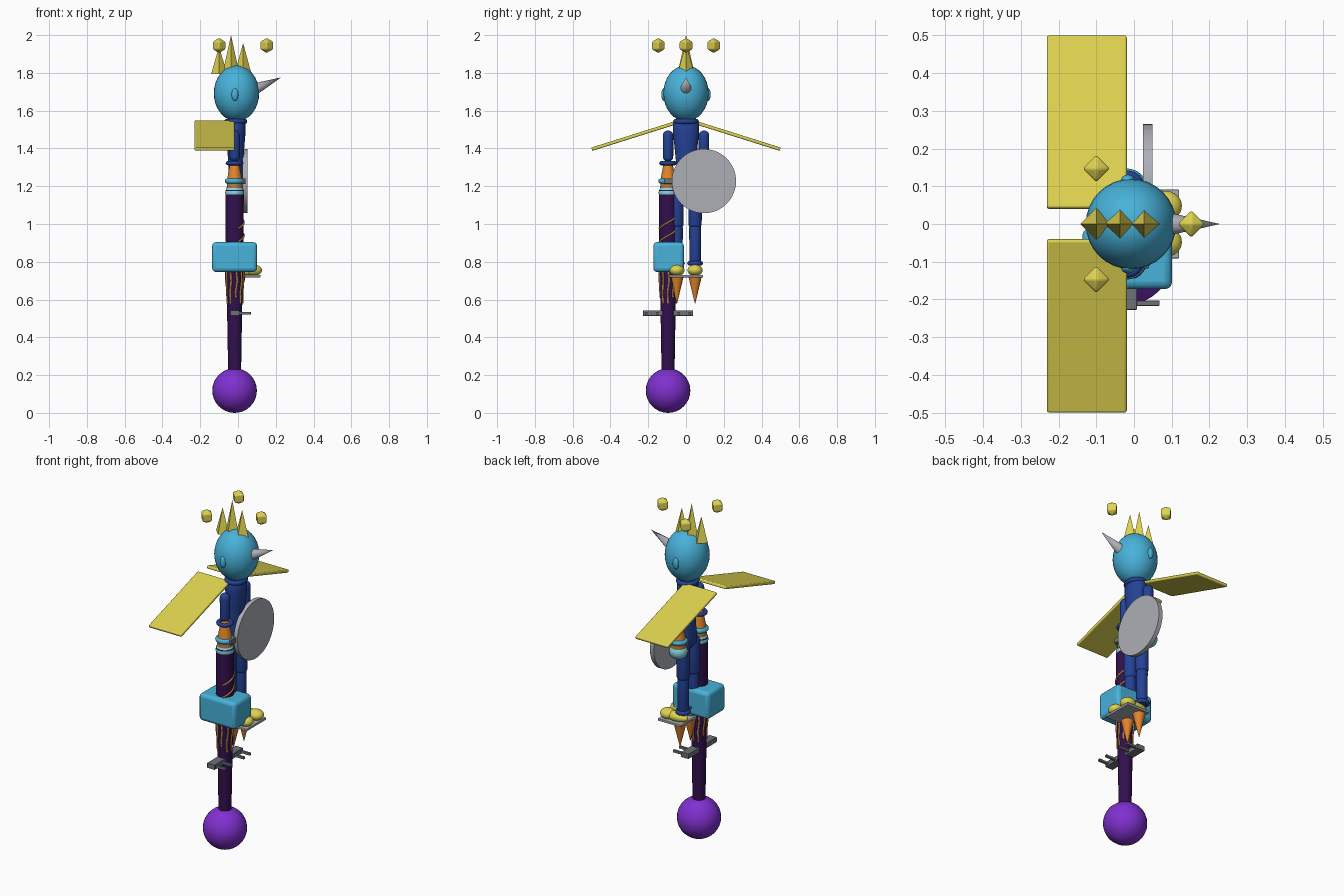
import bpy, math
from mathutils import Vector

if "Cube" in bpy.data.objects:
    bpy.data.objects.remove(bpy.data.objects["Cube"])


def mat(name, r, g, b):
    lin = lambda c: ((c / 255 + 0.055) / 1.055) ** 2.4
    m = bpy.data.materials.new(name)
    m.diffuse_color = (lin(r), lin(g), lin(b), 1)
    m.use_nodes = True
    m.node_tree.nodes["Principled BSDF"].inputs["Base Color"].default_value = m.diffuse_color
    return m


BLUE = mat("sky blue", 72, 178, 218)
YELLOW = mat("yellow", 222, 210, 80)
GREY = mat("light grey", 172, 175, 182)
NAVY = mat("navy", 36, 66, 150)
ORANGE = mat("orange", 228, 134, 44)
TAN = mat("tan", 178, 125, 68)
CYAN = mat("pale cyan", 135, 210, 220)
DARK = mat("dark purple", 50, 16, 78)
PURPLE = mat("purple", 128, 48, 208)
STEEL = mat("dark grey", 110, 113, 122)


def finish(name, m, scale=(1, 1, 1), rot=(0, 0, 0), bevel=0):
    o = bpy.context.object
    o.name = name
    o.scale = scale
    o.rotation_euler = rot
    bpy.ops.object.transform_apply(location=False, rotation=False, scale=True)
    o.data.materials.append(m)
    if bevel:
        b = o.modifiers.new("bevel", 'BEVEL')
        b.width = bevel
        b.segments = 3
    bpy.ops.object.shade_smooth_by_angle(angle=math.radians(35))
    return o


def ball(name, m, loc, size):
    bpy.ops.mesh.primitive_uv_sphere_add(segments=32, ring_count=16, radius=1, location=loc)
    return finish(name, m, scale=size)


def box(name, m, loc, size, rot=(0, 0, 0), bevel=0):
    bpy.ops.mesh.primitive_cube_add(size=1, location=loc)
    return finish(name, m, size, rot, bevel)


def cone(name, m, a, b, r1, r2, sides=32):
    a, b = Vector(a), Vector(b)
    bpy.ops.mesh.primitive_cone_add(vertices=sides, radius1=r1, radius2=r2,
                                    depth=(b - a).length, location=(a + b) / 2)
    d = b - a
    vertical = abs(d.x) + abs(d.y) < 1e-6 and d.z > 0
    rot = (0, 0, 0) if vertical else d.to_track_quat('Z', 'Y').to_euler()
    return finish(name, m, rot=rot)


def ring(name, m, loc, major, minor, scale=(1, 1, 1)):
    bpy.ops.mesh.primitive_torus_add(major_radius=major, minor_radius=minor,
                                     major_segments=32, minor_segments=12, location=loc)
    return finish(name, m, scale)


def lathe(name, m, loc, profile, scale=(1, 1, 1), n=32):
    verts, faces = [], []
    for r, z in profile:
        for i in range(n):
            t = 2 * math.pi * i / n
            verts.append((r * math.cos(t), r * math.sin(t), z))
    for k in range(len(profile) - 1):
        for i in range(n):
            j = (i + 1) % n
            faces.append((k * n + i, k * n + j, (k + 1) * n + j, (k + 1) * n + i))
    faces.append(tuple(range(n))[::-1])
    faces.append(tuple(range((len(profile) - 1) * n, len(profile) * n)))
    me = bpy.data.meshes.new(name)
    me.from_pydata(verts, [], faces)
    o = bpy.data.objects.new(name, me)
    bpy.context.collection.objects.link(o)
    bpy.ops.object.select_all(action='DESELECT')
    o.select_set(True)
    bpy.context.view_layer.objects.active = o
    o.location = loc
    return finish(name, m, scale)


def capsule(name, m, loc, r, z0, z1):
    prof = []
    for i in range(17):
        a = -math.pi / 2 + math.pi * i / 16
        prof.append((max(r * math.cos(a), 0.0005),
                     (z0 + r if i < 8 else z1 - r) + r * math.sin(a)))
    return lathe(name, m, (loc[0], loc[1], 0), prof)


def cord(name, m, pts, r):
    c = bpy.data.curves.new(name, 'CURVE')
    c.dimensions = '3D'
    c.bevel_depth = r
    c.bevel_resolution = 2
    c.use_fill_caps = True
    s = c.splines.new('POLY')
    s.points.add(len(pts) - 1)
    for p, q in zip(s.points, pts):
        p.co = (*q, 1)
    o = bpy.data.objects.new(name, c)
    bpy.context.collection.objects.link(o)
    c.materials.append(m)


# head, beak, crown spikes and floating gems (the figure looks along +x)
ball("head", BLUE, (-0.008, 0, 1.692), (0.12, 0.12, 0.148))
cone("beak", GREY, (0.09, 0, 1.715), (0.228, 0, 1.776), 0.031, 0.0)
for x, z0, z1 in ((-0.1, 1.795, 1.94), (-0.037, 1.81, 2.0), (0.027, 1.805, 1.958)):
    cone("crown_spike", YELLOW, (x, 0, z0), (x, 0, z1), 0.042, 0.0, 4)
for x, y in ((-0.1, 0.147), (-0.1, -0.147), (0.152, 0)):
    bpy.ops.mesh.primitive_uv_sphere_add(segments=4, ring_count=2, radius=0.041, location=(x, y, 1.945))
    finish("gem", YELLOW, bevel=0.005)

# torso and collar
lathe("torso", NAVY, (-0.012, 0, 0),
      [(0.03, 1.15), (0.055, 1.18), (0.058, 1.22), (0.05, 1.30), (0.06, 1.4),
       (0.07, 1.49), (0.068, 1.53), (0.05, 1.56)], scale=(0.75, 1, 1))
ring("collar", NAVY, (-0.012, 0, 1.543), 0.055, 0.013, (0.9, 1, 1))

# paired parts
for s in (-1, 1):
    ball("ear", BLUE, (-0.016, s * 0.117, 1.685), (0.018, 0.014, 0.033))
    box("wing", YELLOW, (-0.125, s * 0.27, 1.468), (0.212, 0.48, 0.018), (-s * 0.305, 0, 0), 0.006)
    ay, ax = s * 0.095, -0.018
    capsule("upper_arm", NAVY, (ax, ay), 0.028, 1.33, 1.495)
    ring("arm_cuff", NAVY, (ax, ay, 1.322), 0.036, 0.011)
    cone("forearm", ORANGE, (ax, ay, 1.235), (ax, ay, 1.32), 0.04, 0.024)
    ring("wrist_band", BLUE, (ax, ay, 1.227), 0.038, 0.014)
    cone("gauntlet", TAN, (ax, ay, 1.17), (ax, ay, 1.225), 0.043, 0.04)
    ball("hand", CYAN, (ax, ay, 1.165), (0.05, 0.05, 0.045))
    ly, lx = s * 0.048, -0.015
    capsule("thigh", NAVY, (lx, ly), 0.036, 0.97, 1.21)
    capsule("shin", NAVY, (lx, ly), 0.031, 0.775, 1.01)
    ring("ankle_ring", NAVY, (lx, ly, 0.792), 0.03, 0.012)
    ball("foot", YELLOW, (0.03, ly, 0.752), (0.075, 0.032, 0.027))
    ball("toe", YELLOW, (0.083, ly, 0.755), (0.044, 0.04, 0.03))
    cone("flame", ORANGE, (0.005, ly, 0.72), (0.005, ly, 0.578), 0.035, 0.001)
box("wrist_plate", STEEL, (0.032, -0.095, 1.227), (0.015, 0.045, 0.03), bevel=0.003)
box("foot_board", GREY, (0.045, 0, 0.724), (0.15, 0.182, 0.014), bevel=0.003)

# round shield
cone("shield", GREY, (0.024, 0.095, 1.227), (0.049, 0.095, 1.227), 0.17, 0.17, 64)

# staff with ball end and block
PX, PY = -0.018, -0.095
lathe("staff", DARK, (PX, PY, 0), [(0.034, 0.2), (0.04, 0.55), (0.046, 0.8), (0.049, 1.18)])
ball("staff_ball", PURPLE, (PX, PY, 0.118), (0.118, 0.118, 0.118))
box("staff_block", BLUE, (-0.018, -0.092, 0.825), (0.238, 0.162, 0.158), bevel=0.02)
for i in range(9):
    t = 2 * math.pi * i / 9
    low = 0.58 + 0.03 * (i % 3 == 1)
    cord("root_strand", TAN, [(PX + r * math.cos(t + d), PY + r * math.sin(t + d), z) for r, d, z in
         ((0.046, 0, 0.77), (0.046, 0.12, 0.70), (0.041, -0.05, 0.64), (0.04, 0, low))], 0.006)
for z in (0.905, 0.975):
    cord("staff_cord", TAN, [(PX + 0.049 * math.cos(a), PY + 0.049 * math.sin(a), z + 0.028 * (a + 1.2))
         for a in [-1.2 + 0.3 * k for k in range(9)]], 0.005)

# toothed cross bar
box("cross_bar", STEEL, (-0.017, -0.095, 0.528), (0.05, 0.265, 0.03), bevel=0.003)
for y in (-0.21, -0.152, -0.038, 0.02):
    box("cross_bar_tooth", STEEL, (0.03, y, 0.528), (0.076, 0.014, 0.014), bevel=0.002)
